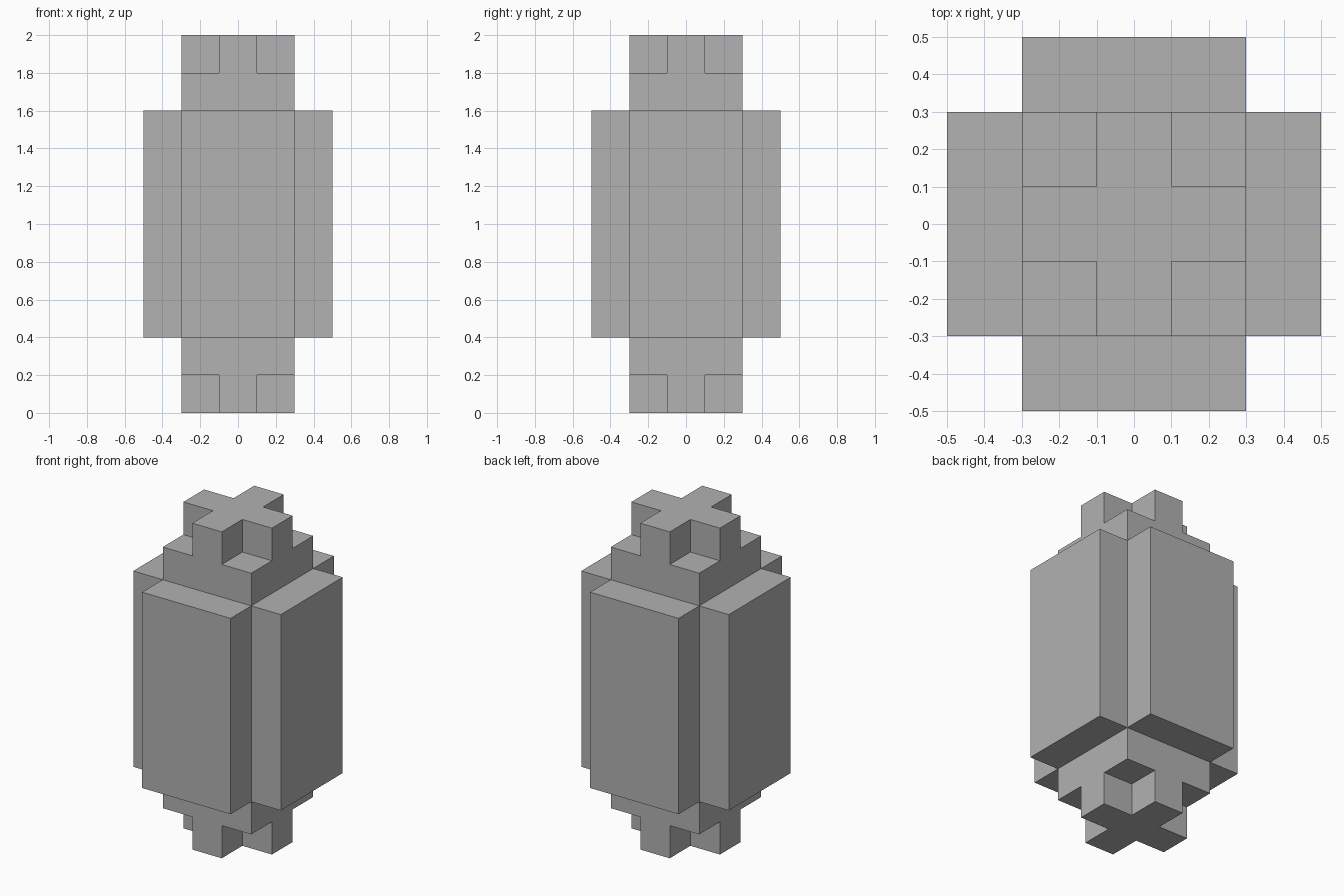
import bpy
import bmesh
from mathutils import Matrix, Vector

cube = bpy.data.objects.get("Cube")
if cube:
    bpy.data.objects.remove(cube, do_unlink=True)

OUTER, MID, INNER = 0.5, 0.3, 0.1

grey = bpy.data.materials.new("plain_grey")
grey.use_nodes = True
GREY = (0.445, 0.445, 0.445, 1)
grey.diffuse_color = GREY
grey.node_tree.nodes["Principled BSDF"].inputs["Base Color"].default_value = GREY


def quarter_turns(points):
    """Repeat a run of 2D points four times around the axis."""
    runs = []
    for turn in range(4):
        rotation = Matrix.Rotation(turn * 1.5707963, 2)
        runs.append([rotation @ Vector(p) for p in points])
    return runs


def cross(reach, half_width):
    """One quarter of a plus-shaped outline, counter-clockwise."""
    return [(reach, -half_width), (reach, half_width), (half_width, half_width)]


def rectangle(x0, y0, x1, y1):
    return [(x0, y0), (x1, y0), (x1, y1), (x0, y1)]


def make_part(name, quarter, z0, z1, caps):
    """Walls from a repeated quarter outline; caps is a list of (z, faces)."""
    bm = bmesh.new()

    def add_face(points):
        bm.faces.new([bm.verts.new(p) for p in points])

    outline = [p for run in quarter_turns(quarter) for p in run]
    for a, b in zip(outline, outline[1:] + outline[:1]):
        add_face([(*a, z0), (*b, z0), (*b, z1), (*a, z1)])
    for z, faces in caps:
        for face in faces:
            ring = face if z == z1 else face[::-1]
            add_face([(*p, z) for p in ring])

    bmesh.ops.remove_doubles(bm, verts=bm.verts, dist=0.0001)
    mesh = bpy.data.meshes.new(name)
    bm.to_mesh(mesh)
    bm.free()
    mesh.materials.append(grey)
    part = bpy.data.objects.new(name, mesh)
    bpy.context.collection.objects.link(part)


# Main body with four side slabs, closed by a ledge on each slab
slab_ledges = quarter_turns(rectangle(MID, -MID, OUTER, MID))
make_part("body", cross(OUTER, MID), 0.4, 1.6,
          [(0.4, slab_ledges), (1.6, slab_ledges)])

# Square collars with corner ledges, and cross-shaped end caps
corner_ledges = quarter_turns(rectangle(INNER, INNER, MID, MID))
cap_quarter = cross(MID, INNER)
cap_face = [[p for run in quarter_turns(cap_quarter) for p in run]]

make_part("top_collar", [(MID, MID)], 1.6, 1.8, [(1.8, corner_ledges)])
make_part("top_cross", cap_quarter, 1.8, 2.0, [(2.0, cap_face)])
make_part("bottom_collar", [(MID, MID)], 0.2, 0.4, [(0.2, corner_ledges)])
make_part("bottom_cross", cap_quarter, 0.0, 0.2, [(0.0, cap_face)])
